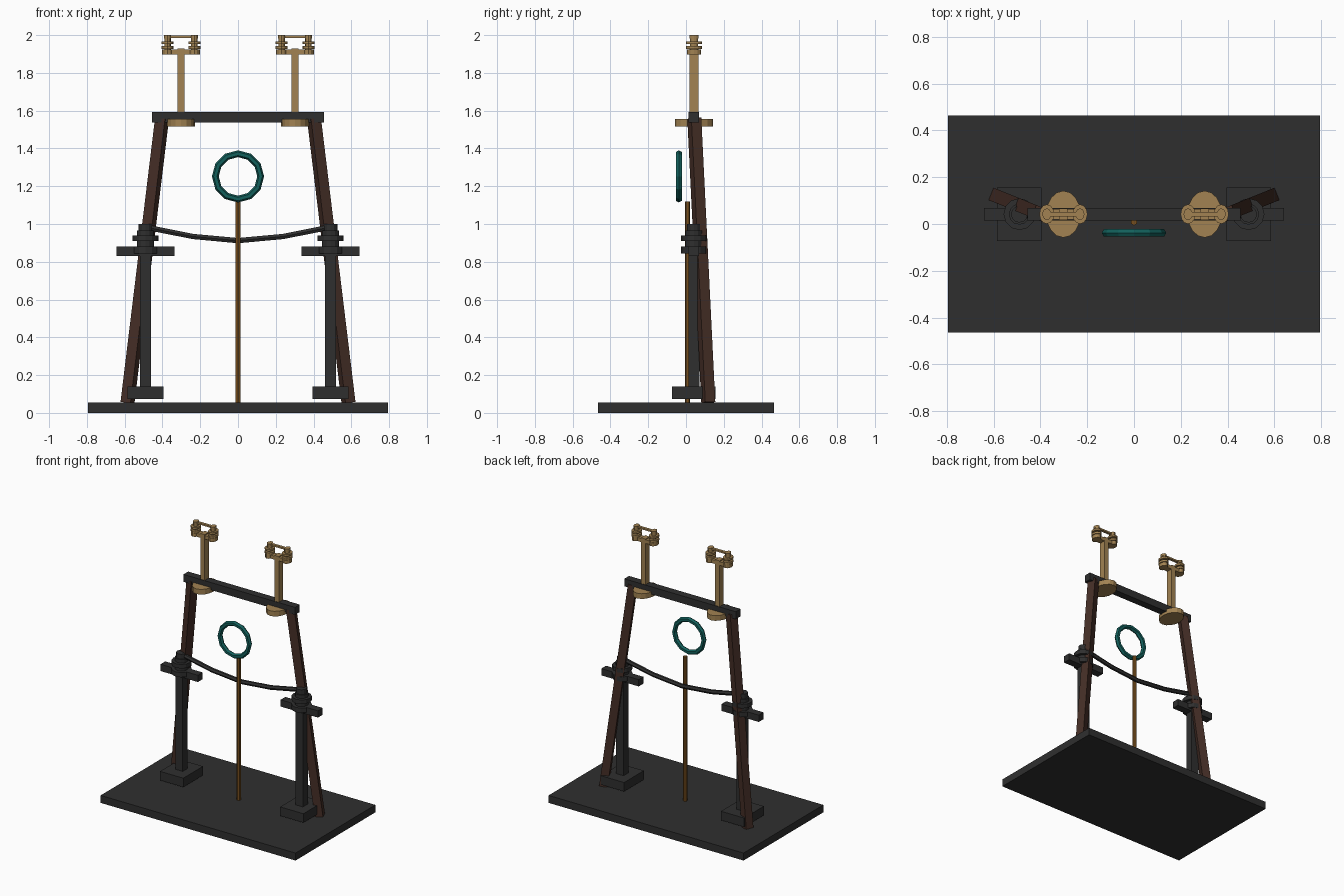
import bpy, math
from mathutils import Vector, Matrix

if "Cube" in bpy.data.objects:
    bpy.data.objects.remove(bpy.data.objects["Cube"])


def mat(name, rgb):
    m = bpy.data.materials.new(name)
    m.diffuse_color = (*rgb, 1)
    m.use_nodes = True
    m.node_tree.nodes["Principled BSDF"].inputs["Base Color"].default_value = m.diffuse_color
    return m


DARK = mat("charcoal", (0.028, 0.028, 0.028))
WOOD = mat("dark_brown", (0.058, 0.027, 0.019))
BRASS = mat("brass", (0.36, 0.225, 0.085))
TEAL = mat("teal", (0.006, 0.115, 0.105))
AMBER = mat("amber_brown", (0.18, 0.075, 0.012))
YC = 0.042  # depth of the frame plane


def finish(name, m):
    o = bpy.context.object
    o.name = name
    o.data.materials.append(m)
    return o


def box(name, m, c, size):
    bpy.ops.mesh.primitive_cube_add(size=1)
    o = finish(name, m)
    o.matrix_world = Matrix.LocRotScale(Vector(c), None, Vector(size))
    return o


def disc(name, m, x, y, z0, z1, rx, ry=None, n=12):
    bpy.ops.mesh.primitive_cylinder_add(vertices=n, radius=1, depth=1)
    o = finish(name, m)
    o.matrix_world = Matrix.LocRotScale(Vector((x, y, (z0 + z1) / 2)), None,
                                        Vector((rx, ry or rx, z1 - z0)))
    return o


def tilted_beam(name, m, a, b, w):
    # square beam whose faces follow the direction it leans in
    a, b = Vector(a), Vector(b)
    d = b - a
    phi = math.atan2(d.y, d.x)
    theta = math.atan2(math.hypot(d.x, d.y), d.z)
    o = box(name, m, (0, 0, 0), (1, 1, 1))
    o.matrix_world = (Matrix.Translation((a + b) / 2) @ Matrix.Rotation(phi, 4, 'Z')
                      @ Matrix.Rotation(theta, 4, 'Y') @ Matrix.Diagonal((w, w, d.length, 1)))


# base and top beam
box("base_plate", DARK, (0, 0, 0.0275), (1.59, 0.93, 0.055))
box("top_beam", DARK, (0, YC, 1.565), (0.91, 0.055, 0.055))

for s, side in ((-1, "left"), (1, "right")):
    # leaning leg
    tilted_beam(side + "_leg", WOOD, (s * 0.585, 0.118, 0.055), (s * 0.402, 0.044, 1.56), 0.057)

    # dark side post with foot, cross arm and stacked collars
    x = s * 0.49
    box(side + "_post_foot", DARK, (x, YC, 0.106), (0.19, 0.23, 0.066))
    box(side + "_post", DARK, (x, YC, 0.5), (0.06, 0.058, 0.8))
    box(side + "_post_arm", DARK, (x, YC, 0.855), (0.305, 0.055, 0.05))
    for i, (z0, z1, r) in enumerate(((0.845, 0.88, 0.068), (0.88, 0.965, 0.045),
                                     (0.91, 0.94, 0.068), (0.96, 1.0, 0.036))):
        disc(f"{side}_post_collar_{i}", DARK, x, YC, z0, z1, r)

    # brass finial post on the beam
    x = s * 0.302
    disc(side + "_finial_foot", BRASS, x, YC, 1.517, 1.555, 0.074, 0.1, 16)
    box(side + "_finial_post", BRASS, (x, YC, 1.725), (0.036, 0.048, 0.41))
    box(side + "_finial_arm", BRASS, (x, YC, 1.91), (0.15, 0.046, 0.026))
    box(side + "_finial_link", BRASS, (x, YC, 1.991), (0.15, 0.02, 0.012))
    for t in (-1, 1):
        xi = x + t * 0.071
        for i, (z0, z1, r) in enumerate(((1.897, 1.923, 0.029), (1.923, 1.99, 0.017),
                                         (1.926, 1.942, 0.032), (1.953, 1.967, 0.032),
                                         (1.982, 2.0, 0.019))):
            disc(f"{side}_finial_collar_{i}", BRASS, xi, YC, z0, z1, r, r * 1.3)

# sagging cable between the side posts
cu = bpy.data.curves.new("sagging_cable", 'CURVE')
cu.dimensions = '3D'
cu.bevel_depth = 0.016
cu.bevel_resolution = 1
cu.use_fill_caps = True
sp = cu.splines.new('POLY')
pts = [(-0.48, 0.982), (-0.24, 0.934), (0, 0.912), (0.24, 0.934), (0.48, 0.982)]
sp.points.add(len(pts) - 1)
for p, (x, z) in zip(sp.points, pts):
    p.co = (x, YC, z, 1)
sp.use_smooth = False
cable = bpy.data.objects.new("sagging_cable", cu)
cu.materials.append(DARK)
bpy.context.collection.objects.link(cable)

# centre rod and ring
disc("centre_rod", AMBER, 0, 0.008, 0.055, 1.12, 0.014, n=6)
bpy.ops.mesh.primitive_torus_add(major_segments=12, minor_segments=6, major_radius=0.12,
                                 minor_radius=0.018, location=(0, -0.038, 1.252),
                                 rotation=(math.pi / 2, 0, 0))
finish("ring", TEAL)
